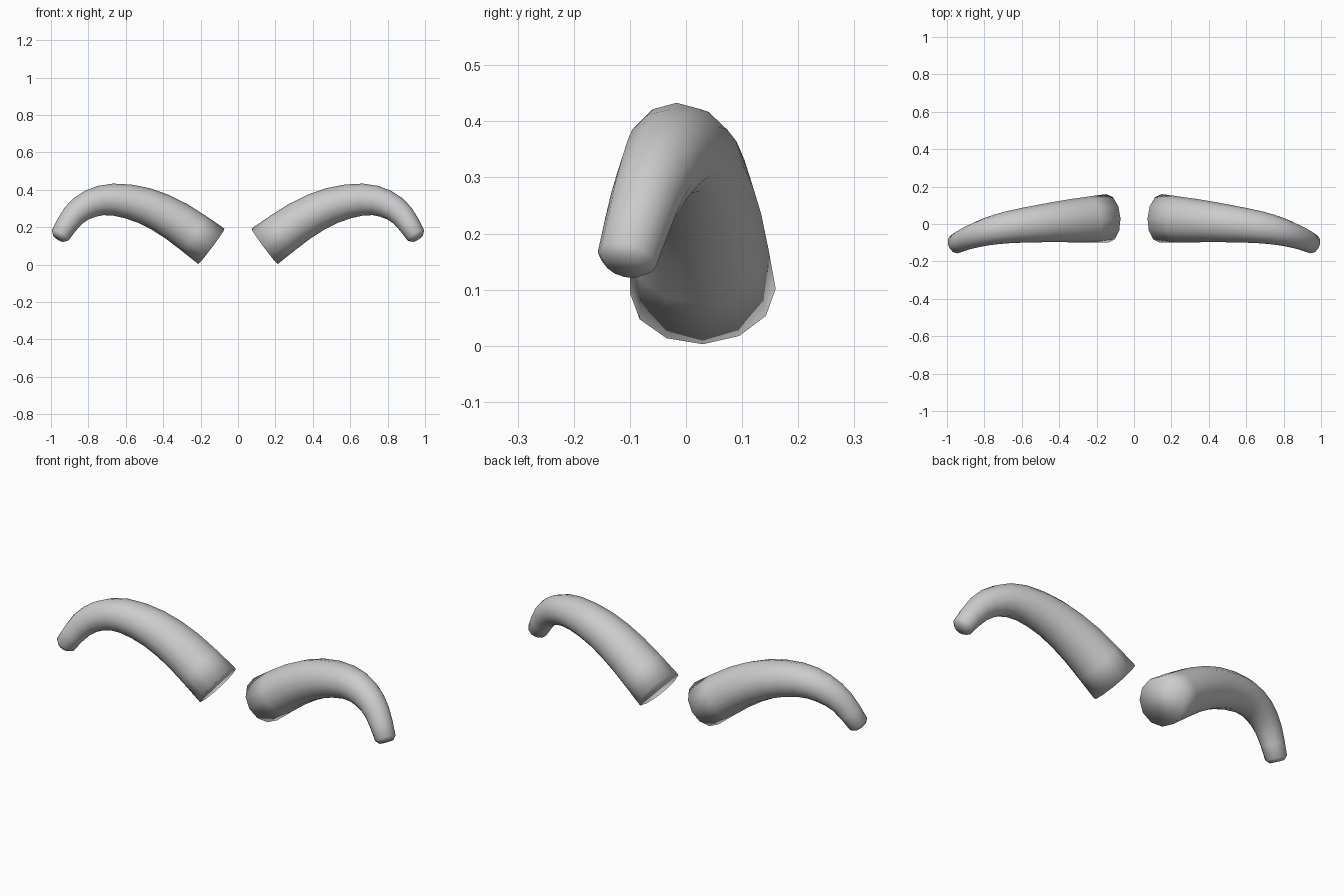
import bpy, bmesh, math
from mathutils import Vector

if "Cube" in bpy.data.objects:
    bpy.data.objects.remove(bpy.data.objects["Cube"])

SIDES = 12
STEPS = 2  # rings per span

# centre line x, y, z, radius in the bend plane, radius sideways
STATIONS = [
    (0.1425, 0.030, 0.0975, 0.118, 0.130),
    (0.33, 0.018, 0.232, 0.109, 0.116),
    (0.50, 0.003, 0.315, 0.098, 0.101),
    (0.67, -0.017, 0.348, 0.085, 0.086),
    (0.79, -0.042, 0.325, 0.075, 0.074),
    (0.88, -0.072, 0.262, 0.064, 0.063),
    (0.951, -0.105, 0.155, 0.052, 0.054),
]


def spline(points, steps):
    """Catmull-Rom through the stations."""
    p = [Vector(q) for q in points]
    p = [2 * p[0] - p[1]] + p + [2 * p[-1] - p[-2]]
    out = []
    for i in range(1, len(p) - 2):
        a, b, c, d = p[i - 1:i + 3]
        for s in range(steps):
            t = s / steps
            out.append(0.5 * (2 * b + (c - a) * t + (2 * a - 5 * b + 4 * c - d) * t ** 2
                              + (3 * b - a - 3 * c + d) * t ** 3))
    return out + [p[-2]]


def add_ring(bm, centre, tangent, r_up, r_side):
    side = (Vector((0, 1, 0)) - tangent * tangent.y).normalized()
    up = side.cross(tangent)
    angles = [2 * math.pi * k / SIDES for k in range(SIDES)]
    return [bm.verts.new(centre + up * r_up * math.cos(a) + side * r_side * math.sin(a))
            for a in angles]


# curved tapering horn
path = spline(STATIONS, STEPS)
centres = [Vector(q[:3]) for q in path]
bm = bmesh.new()
rings = []
for i, q in enumerate(path):
    a, b = centres[max(i - 1, 0)], centres[min(i + 1, len(path) - 1)]
    tangent = (b - a).normalized()
    rings.append(add_ring(bm, centres[i], tangent, q[3], q[4]))

# blunt rounded tip
rings.append(add_ring(bm, centres[-1] + tangent * 0.018, tangent, 0.034, 0.036))

for lower, upper in zip(rings, rings[1:]):
    for k in range(SIDES):
        n = (k + 1) % SIDES
        bm.faces.new((lower[k], lower[n], upper[n], upper[k]))
bm.faces.new(rings[0])
bm.faces.new(rings[-1])
bmesh.ops.recalc_face_normals(bm, faces=bm.faces)
for f in bm.faces:
    f.smooth = True

mesh = bpy.data.meshes.new("horns")
bm.to_mesh(mesh)
bm.free()
horns = bpy.data.objects.new("horns", mesh)
bpy.context.collection.objects.link(horns)

# opposite horn
mirror = horns.modifiers.new("mirror", 'MIRROR')
mirror.use_axis[0] = True
mirror.use_mirror_merge = False
